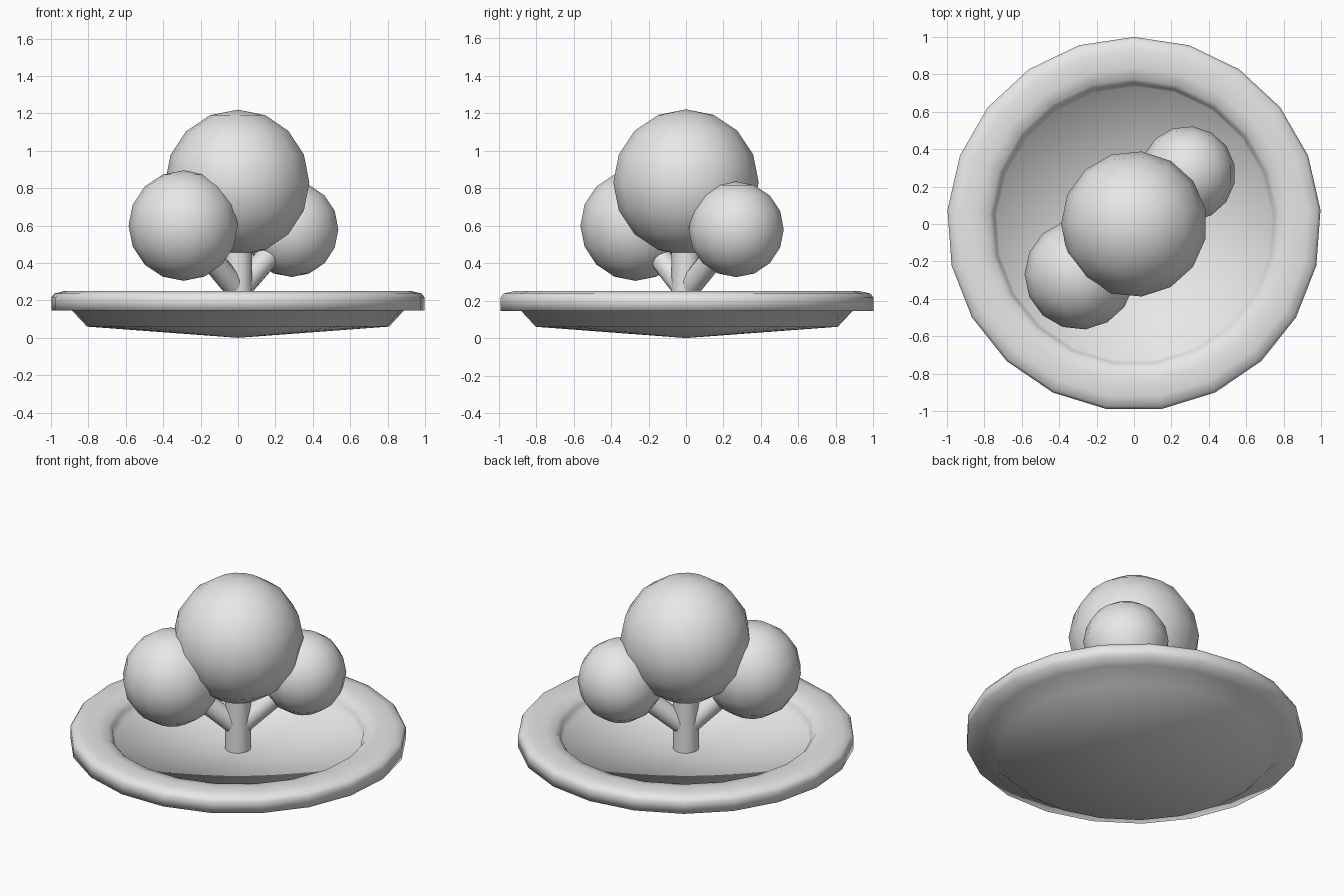
import bpy, bmesh, math
from mathutils import Vector

cube = bpy.data.objects.get("Cube")
if cube:
    bpy.data.objects.remove(cube, do_unlink=True)

# One plain material for everything
grey = bpy.data.materials.new("light_grey")
grey.use_nodes = True
colour = (0.8, 0.8, 0.8, 1)
grey.diffuse_color = colour
for node in grey.node_tree.nodes:
    if node.type == 'BSDF_PRINCIPLED':
        node.inputs["Base Color"].default_value = colour


def finish(name, bm):
    """Turn a bmesh into a smooth shaded object."""
    bmesh.ops.recalc_face_normals(bm, faces=bm.faces)
    for face in bm.faces:
        face.smooth = True
    mesh = bpy.data.meshes.new(name)
    bm.to_mesh(mesh)
    bm.free()
    mesh.materials.append(grey)
    obj = bpy.data.objects.new(name, mesh)
    bpy.context.collection.objects.link(obj)
    return obj


def lathe(name, profile, sides):
    """Spin a radius/height profile around z, starting at the back."""
    bm = bmesh.new()
    points = [bm.verts.new((0, r, z)) for r, z in profile]
    edges = [bm.edges.new(pair) for pair in zip(points, points[1:])]
    bmesh.ops.spin(bm, geom=points + edges, cent=(0, 0, 0), axis=(0, 0, 1),
                   angle=math.tau, steps=sides, use_duplicate=False)
    bmesh.ops.remove_doubles(bm, verts=bm.verts, dist=0.0005)
    return finish(name, bm)


def ball(name, centre, radius):
    bm = bmesh.new()
    bmesh.ops.create_uvsphere(bm, u_segments=15, v_segments=8, radius=radius)
    obj = finish(name, bm)
    obj.location = centre
    obj.rotation_euler.z = math.pi / 2
    return obj


def rod(name, start, end, radius):
    """Round stem between two points."""
    start, end = Vector(start), Vector(end)
    axis = end - start
    bm = bmesh.new()
    bmesh.ops.create_cone(bm, cap_ends=False, segments=14, radius1=radius,
                          radius2=radius, depth=axis.length)
    obj = finish(name, bm)
    obj.location = (start + end) / 2
    obj.rotation_euler = axis.to_track_quat('Z', 'Y').to_euler()
    return obj


# Dish: shallow cone below, flared side, rounded rim, sloping floor
lathe("dish", [(0, 0), (0.81, 0.06), (0.89, 0.145), (1, 0.145), (1, 0.215),
               (0.985, 0.237), (0.93, 0.25), (0.84, 0.25), (0.775, 0.235),
               (0.75, 0.205), (0.735, 0.16), (0, 0.105)], 21)

# Trunk with the large crown
rod("trunk", (0, 0, 0.09), (0, 0, 0.7), 0.077)
ball("large_crown", (0, 0, 0.83), 0.39)

# Two branches, each with a small crown
for side, centre, radius in (("right_front", (-0.29, -0.27, 0.6), 0.295),
                             ("left_back", (0.287, 0.268, 0.58), 0.255)):
    rod(side + "_branch", (0, 0, 0.25), centre, 0.062)
    ball(side + "_crown", centre, radius)
